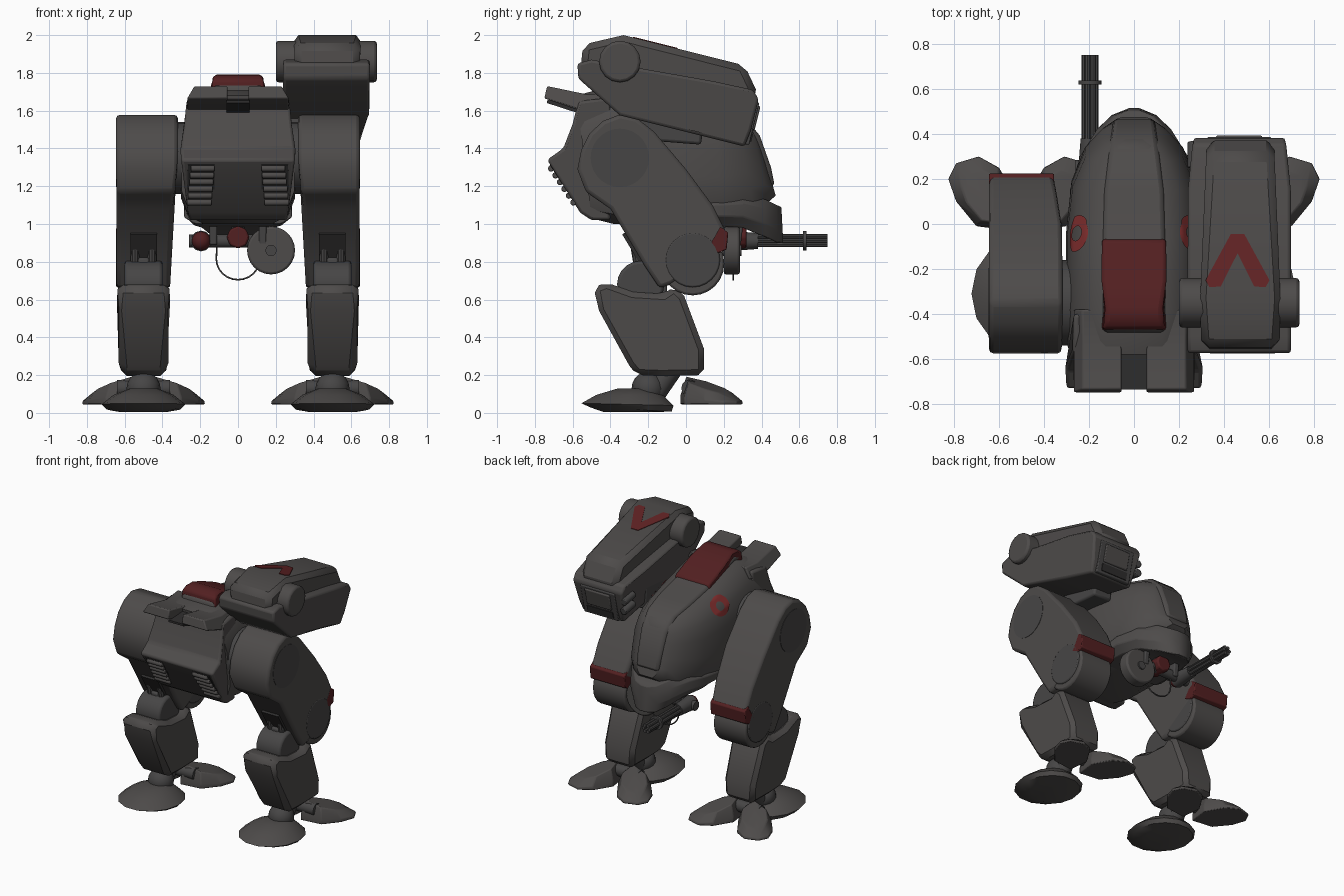
import bpy, bmesh, math
from mathutils import Vector, Matrix

if "Cube" in bpy.data.objects:
    bpy.data.objects.remove(bpy.data.objects["Cube"])


def mat(name, r, g, b):
    m = bpy.data.materials.new(name)
    m.diffuse_color = (r, g, b, 1)
    m.use_nodes = True
    m.node_tree.nodes["Principled BSDF"].inputs["Base Color"].default_value = m.diffuse_color
    return m


GREY = mat("armour grey", .075, .070, .068)
DARK = mat("dark metal", .028, .027, .027)
STEEL = mat("joint steel", .062, .060, .060)
RED = mat("dark red paint", .085, .014, .015)
CHEV = mat("chevron red", .115, .016, .017)
MARK = mat("marking red", .21, .026, .026)


def finish(name, bm, m, bevel=0, mirror=False, seg=2):
    bmesh.ops.recalc_face_normals(bm, faces=bm.faces[:])
    me = bpy.data.meshes.new(name)
    bm.to_mesh(me)
    bm.free()
    me.materials.append(m)
    o = bpy.data.objects.new(name, me)
    bpy.context.collection.objects.link(o)
    if bevel:
        b = o.modifiers.new("bevel", 'BEVEL')
        b.width, b.segments, b.limit_method = bevel, seg, 'ANGLE'
        b.angle_limit = math.radians(32)
    if mirror:
        o.modifiers.new("mirror", 'MIRROR').use_mirror_merge = False
    return o


def loft(name, rings, m, **k):
    # Skin between closed rings of equal length, capped at both ends
    bm = bmesh.new()
    vs = [[bm.verts.new(p) for p in r] for r in rings]
    n = len(vs[0])
    for a, b in zip(vs, vs[1:]):
        for i in range(n):
            bm.faces.new((a[i], a[(i + 1) % n], b[(i + 1) % n], b[i]))
    bm.faces.new(vs[0])
    bm.faces.new(vs[-1][::-1])
    return finish(name, bm, m, **k)


def prism(name, prof, x0, x1, m, taper=lambda y, z: 1, keep=None, **k):
    # Side profile (y, z) extruded across x; taper narrows it towards x = keep (default the middle)
    c = (x0 + x1) / 2 if keep is None else keep
    return loft(name, [[(c + (x - c) * taper(y, z), y, z) for y, z in prof] for x in (x0, x1)], m, **k)


def cyl(name, a, b, r, m, n=24, r2=None, **k):
    a, b = Vector(a), Vector(b)
    d = b - a
    M = Matrix.Translation((a + b) / 2) @ d.to_track_quat('Z', 'Y').to_matrix().to_4x4()
    bm = bmesh.new()
    bmesh.ops.create_cone(bm, cap_ends=True, segments=n, radius1=r,
                          radius2=r if r2 is None else r2, depth=d.length, matrix=M)
    return finish(name, bm, m, **k)


def ball(name, c, s, m, n=16, v=10, **k):
    bm = bmesh.new()
    bmesh.ops.create_uvsphere(bm, u_segments=n, v_segments=v, radius=1,
                              matrix=Matrix.Translation(c) @ Matrix.Diagonal((*s, 1)))
    return finish(name, bm, m, **k)


def hull_rings(sections, half):
    out = []
    for yt, yb, hw, zb, zt in sections:
        r = [(u * hw, yb + (yt - yb) * v, zb + (zt - zb) * v) for u, v in half]
        out.append(r + [(-x, y, z) for x, y, z in r[::-1]])
    return out


# Main hull and the bumper under its nose
half = [(.42, 1), (.7, .94), (.89, .82), (.98, .64), (1, .4), (1, .22), (.88, .07), (.6, 0)]
hull = loft("hull", hull_rings([
    (-.58, -.50, .298, 1.03, 1.68), (-.38, -.38, .303, 1.0, 1.735), (-.05, -.05, .303, 1.0, 1.635),
    (.15, .20, .278, 1.02, 1.585), (.27, .36, .218, 1.08, 1.56), (.345, .44, .145, 1.12, 1.525),
    (.38, .475, .085, 1.15, 1.48)], half), GREY)
loft("nose_bumper", hull_rings([
    (-.05, -.05, .285, 1.0, 1.10), (.15, .15, .285, .99, 1.14), (.30, .30, .240, .98, 1.15),
    (.42, .42, .165, .93, 1.13), (.48, .485, .10, .90, 1.10), (.505, .515, .03, .90, 1.09)],
    [(.85, 1), (1, .75), (1, .35), (.8, 0)]), GREY, bevel=.006)

# Spine ridge, red hatch and tail block
prism("spine_ridge", [(-.52, 1.6), (-.47, 1.74), (-.38, 1.765), (-.07, 1.655), (.15, 1.605), (.3, 1.565),
                      (.39, 1.47), (.45, 1.3), (.47, 1.2), (.38, 1.2), (0, 1.4), (-.5, 1.5)],
      -.138, .138, GREY, lambda y, z: 1 - .9 * max(0, y - .1), bevel=.02)
prism("top_hatch", [(-.475, 1.69), (-.465, 1.765), (-.43, 1.788), (-.37, 1.792), (-.25, 1.745), (-.07, 1.668),
                    (-.06, 1.60)], -.143, .143, RED, lambda y, z: .86 if z > 1.775 else 1, bevel=.015)
prism("tail_block", [(-.57, 1.65), (-.6, 1.53), (-.65, 1.40), (-.735, 1.34), (-.56, 1.06), (-.5, 1.02),
                     (-.4, 1.02), (-.4, 1.67)], -.302, .302, GREY,
      lambda y, z: .84 + .16 * min(1, max(0, (z - 1.0) / .2)) - .1 * max(0, (z - 1.4) / .25), bevel=.015)
prism("tail_fin", [(-.735, 1.73), (-.75, 1.665), (-.56, 1.60), (-.38, 1.62), (-.38, 1.70), (-.52, 1.685)],
      .055, .27, GREY, lambda y, z: .82 if z > 1.68 else 1, keep=.055, bevel=.008, mirror=True)
prism("tail_notch", [(-.735, 1.655), (-.735, 1.64), (-.55, 1.58), (-.5, 1.665)], -.062, .062, DARK)

# Tail vents on the sloping plate
nrm = Vector((0, -.836, -.548))
dn = Vector((0, .548, -.836))
top = Vector((0, -.735, 1.34))


def vent_pt(x, t, out):
    p = top + dn * t + nrm * out
    return (x, p.y, p.z)


loft("vent_recess", [[vent_pt(x, t, o) for x, t in
                      ((.125, .03), (.265, .03), (.27, .2), (.24, .29), (.125, .29))] for o in (-.01, .004)],
     DARK, mirror=True)
for i in range(6):
    t = .05 + i * .043
    cyl("vent_slat", vent_pt(.125 + .003 * i, t, .008), vent_pt(.25 + .004 * i, t, .008), .0175, GREY, 8,
        bevel=.005, mirror=True)

# Ring markings wrapped on the hull shoulders
bm = bmesh.new()
M = Matrix.Translation((.247, -.04, 1.54)) @ Vector((.77, 0, .64)).to_track_quat('Z', 'Y').to_matrix().to_4x4()
loops = [[bm.verts.new(M @ Vector((r * math.cos(a * math.pi / 16), r * math.sin(a * math.pi / 16), .02)))
          for a in range(32)] for r in (.034, .05, .066, .084)]
for a, b in zip(loops, loops[1:]):
    for i in range(32):
        bm.faces.new((a[i], b[i], b[(i + 1) % 32], a[(i + 1) % 32]))
ring = finish("shoulder_ring_mark", bm, MARK)
w = ring.modifiers.new("wrap", 'SHRINKWRAP')
w.target, w.offset, w.wrap_mode = hull, .006, 'ABOVE_SURFACE'
ring.modifiers.new("mirror", 'MIRROR').use_mirror_merge = False

# Thighs, hips and knees
cyl("hip_joint", (.2, -.35, 1.35), (.35, -.35, 1.35), .19, STEEL, mirror=True)
prism("thigh", [(-.575, 1.29), (-.555, 1.39), (-.51, 1.48), (-.44, 1.545), (-.35, 1.58), (-.26, 1.56),
                (-.17, 1.49), (0, 1.29), (.14, 1.1), (.215, .95), (.2, .86), (.1, .8), (-.08, .68), (-.14, .66),
                (-.22, .78), (-.4, 1.08), (-.53, 1.17)],
      .318, .645, GREY, lambda y, z: 1 - .13 * min(1, max(0, (1.3 - z) / .35)), keep=.63,
      bevel=.02, mirror=True)
cyl("hip_disc", (.6, -.35, 1.35), (.647, -.35, 1.35), .155, STEEL, 28, mirror=True)
cyl("knee_drum", (.368, .035, .79), (.636, .035, .79), .168, GREY, 24, bevel=.012, mirror=True)
cyl("knee_cap", (.36, .035, .81), (.645, .035, .81), .145, STEEL, 24, bevel=.008, mirror=True)
prism("thigh_lip", [(.18, .985), (.224, .955), (.215, .865), (.17, .845), (.11, .87), (.15, .93)],
      .355, .645, RED, bevel=.006, mirror=True)
loft("thigh_slot", [[(x, y + o, z + o * .6) for x, y, z in
                     ((.43, -.195, .725), (.57, -.195, .725), (.57, -.33, .95), (.43, -.33, .95))]
                    for o in (-.008, .02)], DARK, mirror=True)
for x in (.455, .545):
    cyl("knee_link", (x, -.24, .68), (x, .02, .80), .04, STEEL, 10, mirror=True)
    cyl("knee_strut", (x, -.24, .70), (x, -.27, .88), .024, STEEL, 10, mirror=True)
prism("knee_block", [(-.29, .66), (-.28, .82), (-.22, .83), (-.1, .72), (-.1, .6)], .47, .53, STEEL,
      bevel=.01, mirror=True)
cyl("shin_joint", (.40, -.24, .68), (.60, -.24, .68), .125, STEEL, 20, bevel=.015, mirror=True)

# Shins and feet
prism("shin", [(-.49, .665), (-.42, .69), (-.28, .64), (-.12, .63), (-.06, .67), (-.01, .62), (.095, .34),
               (.095, .2), (-.13, .195), (-.26, .2), (-.3, .25), (-.46, .54)],
      .352, .648, GREY, lambda y, z: .8 + .2 * min(1, max(0, (z - .25) / .25)) - .08 * max(0, (z - .52) / .14),
      bevel=.03, seg=1, mirror=True)
cyl("ankle_post", (.5, -.06, .26), (.5, -.17, .10), .06, STEEL, 12, mirror=True)
ball("ankle_ball", (.5, -.2, .13), (.09, .088, .088), STEEL, mirror=True)
cyl("toe_axle", (.36, .02, .13), (.64, .02, .13), .045, STEEL, 12, mirror=True)
loft("heel_pad", [[(.5 + .222 * k * math.cos(a * math.pi / 7), -.31 + dy + .25 * k * math.sin(a * math.pi / 7),
                    z - .06 * k * s * math.sin(a * math.pi / 7)) for a in range(14)]
                  for k, z, dy, s in ((.55, .004, .01, 0), (.88, .018, .02, .2), (1, .045, 0, .1), (.72, .095, .01, 0),
                                      (.35, .128, .03, 0))], GREY, mirror=True)
toe = [(.54, -.03), (.70, -.01), (.79, .1), (.825, .2), (.79, .27), (.69, .30), (.60, .25), (.52, .12)]
for side, label in ((1, "outer_toe"), (-1, "inner_toe")):
    rings = []
    for k, up in ((1, 0), (1, .35), (.72, 1)):
        r = []
        for x, y in toe:
            px, py = .62 + (x - .62) * k, .08 + (y - .08) * k
            z = .045 + up * max(.045, .155 - .36 * math.hypot(px - .56, py - .02))
            r.append((.5 + side * (px - .5), py, z))
        rings.append(r)
    loft(label, rings, GREY, bevel=.006, mirror=True)

# Shoulder pod, narrowing to the nose
prism("pod_lower", [(-.575, 1.85), (-.57, 1.77), (-.35, 1.575), (.05, 1.475), (.31, 1.41), (.345, 1.5),
                    (.385, 1.66), (.355, 1.71), (.15, 1.755), (-.5, 1.87)], .238, .698, GREY,
      lambda y, z: .74 if z < 1.45 else (.8 if z < 1.52 else (.9 if y > .3 else 1)), bevel=.015)
prism("pod_upper", [(-.56, 1.80), (-.545, 1.95), (-.33, 2.0), (.31, 1.84), (.385, 1.68), (.3, 1.6)],
      .285, .66, GREY, lambda y, z: .8 if y > .2 else (.92 if y < -.5 else 1), bevel=.035, seg=1)
cyl("pod_pivot", (.2, -.35, 1.86), (.735, -.35, 1.86), .11, GREY, 16, bevel=.015)
prism("pod_front_frame", [(.3, 1.42), (.335, 1.42), (.388, 1.64), (.36, 1.66)], .325, .61, STEEL, bevel=.006)
prism("pod_front_shutter", [(.3, 1.5), (.364, 1.5), (.394, 1.62), (.36, 1.64)], .365, .57, GREY, bevel=.006)
prism("pod_front_slot", [(.3, 1.435), (.345, 1.435), (.358, 1.485), (.3, 1.485)], .36, .575, DARK)
prism("pod_mount", [(-.3, 1.45), (-.25, 1.72), (.1, 1.6), (.08, 1.42)], .27, .42, STEEL, bevel=.015)
for z in (1.52, 1.59):
    cyl("pod_sensor", (.265, .25, z + .02), (.265, .365, z), .027, STEEL, 12, bevel=.005)

# Chevron plate on the pod roof
chev = [(.43, -.045), (.49, -.045), (.602, -.25), (.585, -.28), (.535, -.278), (.46, -.13),
        (.385, -.278), (.335, -.28), (.318, -.25)]
loft("pod_chevron", [[(x, y, 2.0 - .25 * (y + .33) + o) for x, y in chev] for o in (-.004, .004)], CHEV)

# Belly weapon: crossbar, drum, red joints, barrels and feed cable
cyl("weapon_crossbar", (-.26, .25, .91), (.24, .25, .91), .035, STEEL, 12)
for x in (-.13, .13):
    prism("weapon_bracket", [(.18, 1.06), (.2, .89), (.29, .89), (.31, 1.06)], x - .02, x + .02, STEEL, bevel=.008)
cyl("weapon_mount_joint", (0, .19, .93), (0, .32, .93), .06, RED, 8, bevel=.01)
cyl("weapon_neck", (0, .25, .93), (0, .25, 1.06), .035, STEEL, 10)
cyl("ammo_drum", (.175, .20, .86), (.175, .285, .86), .127, GREY, 24, bevel=.012)
cyl("drum_hub", (.175, .19, .86), (.175, .295, .86), .03, STEEL, 12)
ball("weapon_red_joint", (-.195, .22, .91), (.05, .05, .05), RED, 12, 8)
cyl("weapon_receiver", (-.195, .22, .91), (-.195, .38, .91), .055, STEEL, 12, r2=.042)
for i in range(6):
    a = i * math.pi / 3
    x, z = -.195 + .025 * math.cos(a), .912 + .025 * math.sin(a)
    cyl("barrel", (x, .37, z), (x, .75, z), .0125, STEEL, 8)
cyl("barrel_clamp", (-.195, .62, .912), (-.195, .637, .912), .052, STEEL, 14)
cu = bpy.data.curves.new("feed_cable", 'CURVE')
cu.dimensions, cu.bevel_depth, cu.bevel_resolution = '3D', .005, 1
sp = cu.splines.new('POLY')
pts = [(-.11, .91)] + [(.115 * math.cos(math.radians(a)), .815 + .11 * math.sin(math.radians(a)))
                       for a in range(180, 361, 15)]
sp.points.add(len(pts) - 1)
for p, (x, z) in zip(sp.points, pts):
    p.co = (x, .25, z, 1)
cu.materials.append(STEEL)
bpy.context.collection.objects.link(bpy.data.objects.new("feed_cable", cu))

# Smooth shading with kept edges
meshes = [o for o in bpy.context.scene.objects if o.type == 'MESH']
for o in meshes:
    o.select_set(True)
bpy.context.view_layer.objects.active = meshes[0]
bpy.ops.object.shade_smooth_by_angle(angle=math.radians(32))
